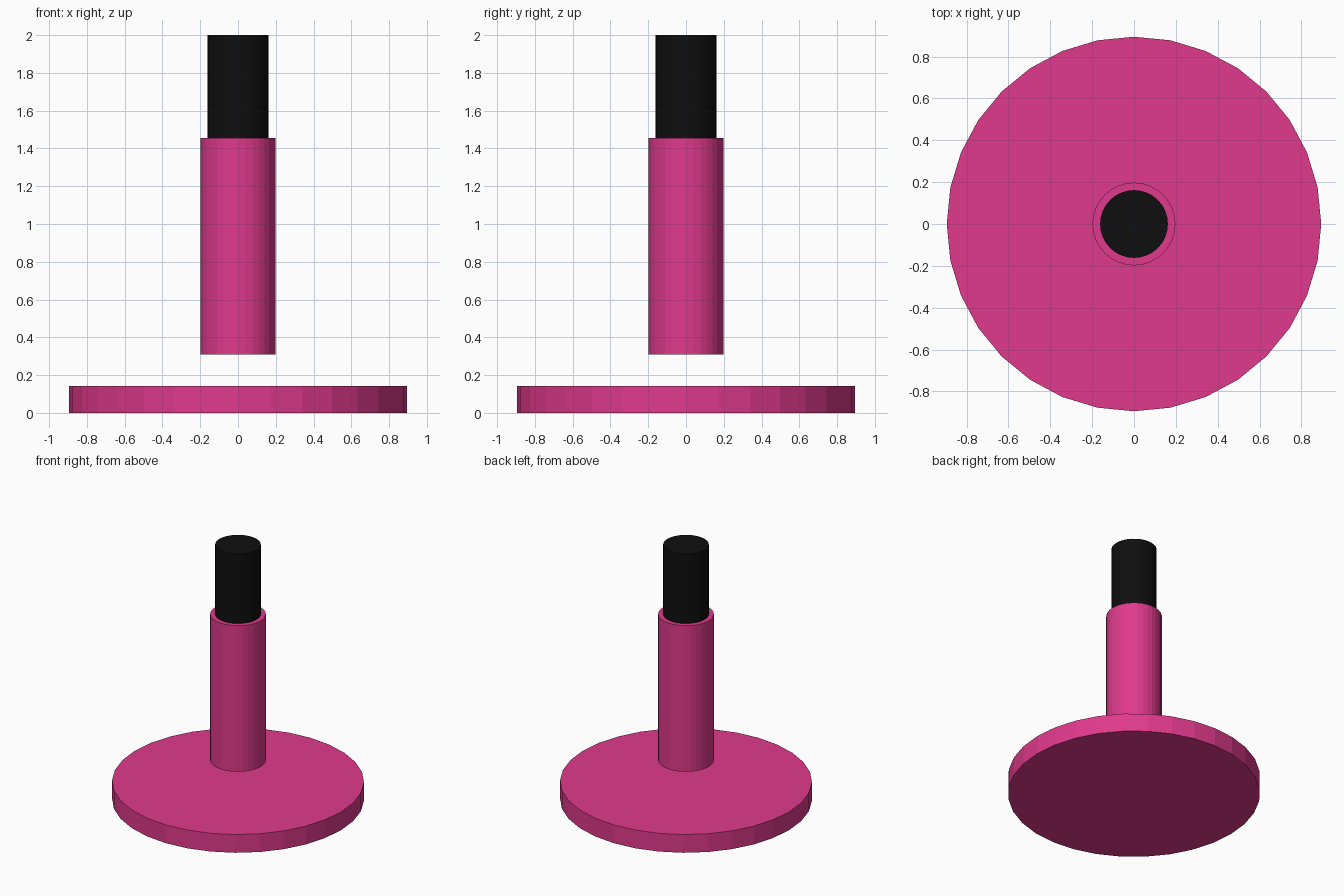
import bpy

if "Cube" in bpy.data.objects:
    bpy.data.objects.remove(bpy.data.objects["Cube"])


def material(name, rgb):
    m = bpy.data.materials.new(name)
    m.diffuse_color = (*rgb, 1.0)
    m.use_nodes = True
    m.node_tree.nodes["Principled BSDF"].inputs["Base Color"].default_value = m.diffuse_color
    return m


def cylinder(name, radius, z0, z1, mat, sides=32):
    bpy.ops.mesh.primitive_cylinder_add(
        vertices=sides, radius=radius, depth=z1 - z0, location=(0, 0, (z0 + z1) / 2))
    ob = bpy.context.object
    ob.name = name
    ob.data.materials.append(mat)
    return ob


pink = material("pink", (0.74, 0.042, 0.262))
black = material("black", (0.0045, 0.0045, 0.0045))

# Wide flat disc at the bottom
cylinder("base_disc", 0.895, 0.0, 0.143, pink)
# Sleeve floating above the disc
cylinder("sleeve", 0.198, 0.31, 1.455, pink)
# Narrower rod rising out of the sleeve
cylinder("rod", 0.162, 1.455, 2.0, black)
